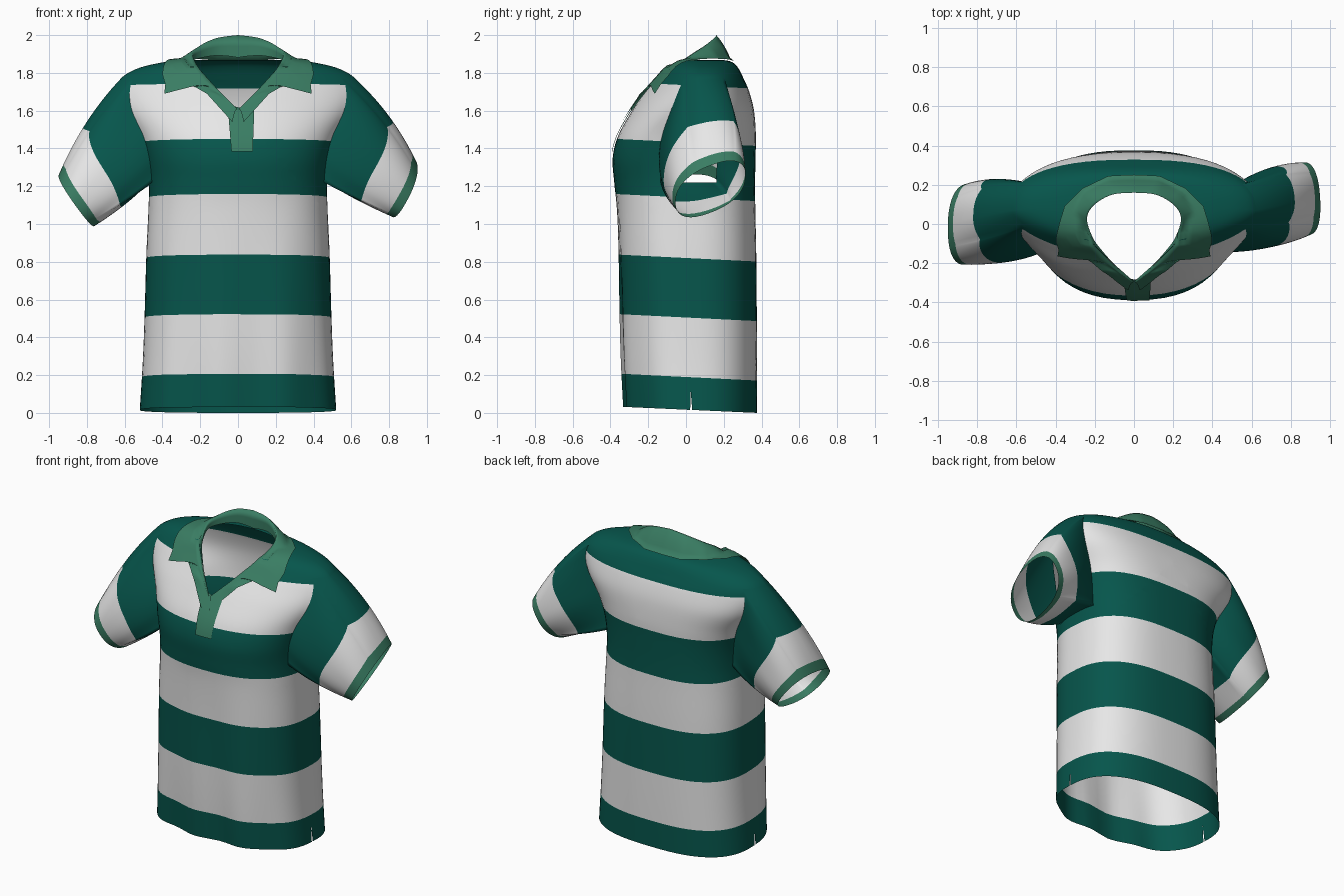
import bpy, bmesh, math
from mathutils import Vector
from mathutils.bvhtree import BVHTree

if "Cube" in bpy.data.objects:
    bpy.data.objects.remove(bpy.data.objects["Cube"])


def material(name, rgb):
    m = bpy.data.materials.new(name)
    m.diffuse_color = (*rgb, 1)
    m.use_nodes = True
    m.node_tree.nodes["Principled BSDF"].inputs["Base Color"].default_value = m.diffuse_color
    return m


MATS = [material("dark_green", (0.002, 0.092, 0.072)),
        material("off_white", (0.80, 0.80, 0.80)),
        material("light_green", (0.042, 0.205, 0.125))]
DARK, WHITE, LIGHT = 0, 1, 2


def finish(bm, name):
    me = bpy.data.meshes.new(name)
    bm.to_mesh(me)
    bm.free()
    for m in MATS:
        me.materials.append(m)
    me.shade_smooth()
    ob = bpy.data.objects.new(name, me)
    bpy.context.collection.objects.link(ob)
    return ob


def sheet(name, rows, closed, colour):
    """Skin a list of point rows; colour(row) gives the material index."""
    bm = bmesh.new()
    vs = [[bm.verts.new(p) for p in r] for r in rows]
    n = len(rows[0])
    for j in range(len(rows) - 1):
        for i in range(n if closed else n - 1):
            k = (i + 1) % n
            f = bm.faces.new((vs[j][i], vs[j][k], vs[j + 1][k], vs[j + 1][i]))
            f.material_index = colour(j)
    bmesh.ops.recalc_face_normals(bm, faces=bm.faces)
    return finish(bm, name)


def spline(keys, steps):
    """Catmull-Rom through tuples of numbers."""
    out = []
    for s in range(len(keys) - 1):
        a, b, c, d = (keys[max(0, min(len(keys) - 1, s + o))] for o in (-1, 0, 1, 2))
        for q in range(steps):
            t = q / steps
            out.append(tuple(0.5 * (2 * y + (z - x) * t + (2 * x - 5 * y + 4 * z - w) * t * t
                                    + (3 * y - x - 3 * z + w) * t ** 3)
                             for x, y, z, w in zip(a, b, c, d)))
    return out + [tuple(keys[-1])]


# ---- body rings: height, half width, front y, back y, front and back roundness,
#      and how far the columns gather towards the sides (narrows the armhole)
KEYS = [(0, .52, -.32, .375, .8, .75, 0), (.25, .505, -.335, .376, .8, .75, 0),
        (.5, .495, -.345, .375, .8, .75, 0), (.84, .485, -.355, .372, .8, .75, .1),
        (1.08, .474, -.366, .367, .82, .75, .4), (1.22, .472, -.38, .366, .85, .75, .55),
        (1.35, .49, -.388, .368, .87, .75, .5), (1.47, .53, -.358, .37, .92, .75, .43),
        (1.6, .61, -.285, .36, 1.05, .75, .3), (1.7, .645, -.22, .335, 1.2, .8, .2),
        (1.77, .62, -.165, .305, 1.2, .8, .2), (1.82, .54, -.125, .28, 1.1, .85, .1),
        (1.85, .43, -.09, .255, 1, .9, 0), (1.865, .32, -.06, .22, 1, 1, 0),
        (1.868, .25, -.03, .175, 1, 1, 0)]
STEPS, N = 6, 72
R0, R1 = 5 * STEPS, 10 * STEPS        # armhole rows
C0, C1 = -6, 7                        # armhole columns around each side


def spow(v, p):
    return math.copysign(abs(v) ** p, v)


grid = []
for z, w, yf, yb, pf, pb, gather in spline(KEYS, STEPS):
    ring = []
    for i in range(N):
        a = 2 * math.pi * i / N
        a -= gather / 2 * math.sin(2 * a)
        c, s = math.cos(a), math.sin(a)
        if abs(c) < 1e-9: c = 0
        if abs(s) < 1e-9: s = 0
        p = pb if s > 0 else pf
        x, y = w * spow(c, p), (yf + yb) / 2 + (yb - yf) / 2 * spow(s, p)
        # soft hanging folds towards the hem
        y += 0.014 * max(0, -s) * max(0, 1 - z / 1.1) * math.sin(x * 19)
        ring.append(Vector((x, y, z + (0.017 - 0.045 * y) * max(0, 1 - z / .4))))
    grid.append(ring)

bm = bmesh.new()
vs = [[bm.verts.new(p) for p in r] for r in grid]
holes = {c % N for c in range(C0, C1)} | {(N // 2 - 1 - c) % N for c in range(C0, C1)}
for j in range(len(grid) - 1):
    for i in range(N):
        if not (R0 <= j < R1 and i in holes):
            k = (i + 1) % N
            bm.faces.new((vs[j][i], vs[j][k], vs[j + 1][k], vs[j + 1][i]))
bmesh.ops.delete(bm, geom=[v for v in bm.verts if not v.link_faces], context='VERTS')
bm.normal_update()
bvh = BVHTree.FromBMesh(bm)

# side slits at the hem
side_y = grid[0][0].y
slit = [bm.edges.get((vs[j][c], vs[j + 1][c])) for j in range(3) for c in (0, N // 2)]
bmesh.ops.split_edges(bm, edges=slit)
for v in bm.verts:
    if v.co.z < .11 and abs(v.co.x) > .5 and abs(v.co.y - side_y) < .004:
        fy = sum(f.calc_center_median().y for f in v.link_faces) / len(v.link_faces)
        v.co.y += math.copysign(.006 * (1 - v.co.z / .125), fy - v.co.y)

# stripes cut as crisp edges
STRIPES = [.19, .505, .82, 1.14, 1.432, 1.735]
TILT = .05


def cut(co, no):
    bmesh.ops.bisect_plane(bm, geom=bm.verts[:] + bm.edges[:] + bm.faces[:],
                           plane_co=co, plane_no=no, dist=1e-5)


for z in STRIPES:
    cut((0, 0, z), (0, TILT, 1))

# V neck opening
VZ, VK = 1.59, .885
for s in (1, -1):
    cut((0, 0, VZ), (s, 0, -VK))
gone = []
for f in bm.faces:
    c = f.calc_center_median()
    f.material_index = sum(c.z + TILT * c.y > z for z in STRIPES) % 2
    in_v = c.z > VZ and c.y < .05 and abs(c.x) < VK * (c.z - VZ)
    if in_v or (c.z > 1.835 and c.y < .1 and abs(c.x) < .29):
        gone.append(f)
bmesh.ops.delete(bm, geom=gone, context='FACES')
finish(bm, "shirt_body")


# ---- sleeves: from each armhole edge to an oval cuff
def sleeve(name, side, centre, up, back):
    def at(j, c):
        return grid[j][c % N] if side > 0 else grid[j][(N // 2 - c) % N]
    loop = ([at(R0, c) for c in range(C0, C1)] + [at(j, C1) for j in range(R0, R1)]
            + [at(R1, c) for c in range(C1, C0, -1)] + [at(j, C0) for j in range(R1, R0, -1)])
    zc, yc = (grid[R0][0].z + grid[R1][0].z) / 2, .06
    M, rows = 20, []
    for m in range(M + 1):
        t = m / M
        row = []
        for p in loop:
            a = math.atan2((p.z - zc) / .27, (p.y - yc) / .17)
            ca, sa = math.cos(a), math.sin(a)
            end = Vector(centre) + Vector(up) * spow(sa, .85) + Vector(back) * spow(ca, .85)
            bulge = Vector((side * .02 * sa, .03 * ca, .02 * max(0, sa)))
            row.append(p.lerp(end, t) + bulge * 4 * t * (1 - t))
        rows.append(row)
    sheet(name, rows, True, lambda j: DARK if j < 11 else WHITE if j < 18 else LIGHT)


sleeve("right_sleeve", 1, (.88, .13, 1.185), (.07, .0, .125), (-.01, .185, .07))
sleeve("left_sleeve", -1, (-.855, 0, 1.125), (-.095, -.02, .13), (0, .205, .035))

# ---- collar: fold line and outer edge from back centre to the front V
FOLD = [(0, .16, 2.0), (.11, .15, 1.985), (.20, .10, 1.945), (.24, .03, 1.9),
        (.21, -.07, 1.83), (.155, -.145, 1.765), (.10, -.205, 1.705),
        (.05, -.25, 1.655), (.005, -.29, 1.61)]
EDGE = [(0, .245, 1.855), (.13, .24, 1.855), (.26, .18, 1.855), (.35, .09, 1.835),
        (.38, -.02, 1.79), (.39, -.10, 1.69), (.235, -.18, 1.73),
        (.165, -.24, 1.69), (.03, -.32, 1.54)]
SUB, LEAF = 6, 8
fold = [Vector(p) for p in spline(FOLD, SUB)]
rows = []
for i, f in enumerate(fold):
    s, t = divmod(i, SUB)
    e = Vector(EDGE[s]).lerp(Vector(EDGE[min(s + 1, len(EDGE) - 1)]), t / SUB)
    stand = max(.1, 1 - i / (len(fold) * .55))
    row = [f + Vector((0, 0, -.12 * stand)), f + Vector((0, 0, -.06 * stand))]
    for q in range(LEAF + 1):
        u = q / LEAF
        p = f.lerp(e, u) + Vector((0, 0, .015 * math.sin(math.pi * u)))
        # rest on the cloth, never inside it
        front = bvh.ray_cast(Vector((p.x, -2, p.z)), Vector((0, 1, 0)))[0]
        if p.y < -.05 and front:
            p.y = min(p.y, front.y - .018)
        elif u >= .3:
            loc, no, _, _ = bvh.find_nearest(p)
            if (p - loc).dot(no) < .012:
                p = loc + no * .012
        row.append(p)
    rows.append(row)
for p in rows[0]:
    p.x = 0
mirror = [[Vector((-p.x, p.y, p.z)) for p in r] for r in rows[:0:-1]]
sheet("collar", mirror + rows, False, lambda j: LIGHT)

# ---- front placket laid on the chest
rows = []
for j in range(11):
    t = j / 10
    row = []
    for i in range(7):
        u = i / 6
        x = (-.035 - .02 * t) * (1 - u) + (.078 + .008 * t) * u
        z = 1.385 + t * (.245 - .03 * u)
        loc = bvh.ray_cast(Vector((x, -2, z)), Vector((0, 1, 0)))[0]
        row.append(loc + Vector((0, -.009, 0)))
    rows.append(row)
sheet("placket", rows, False, lambda j: LIGHT)
